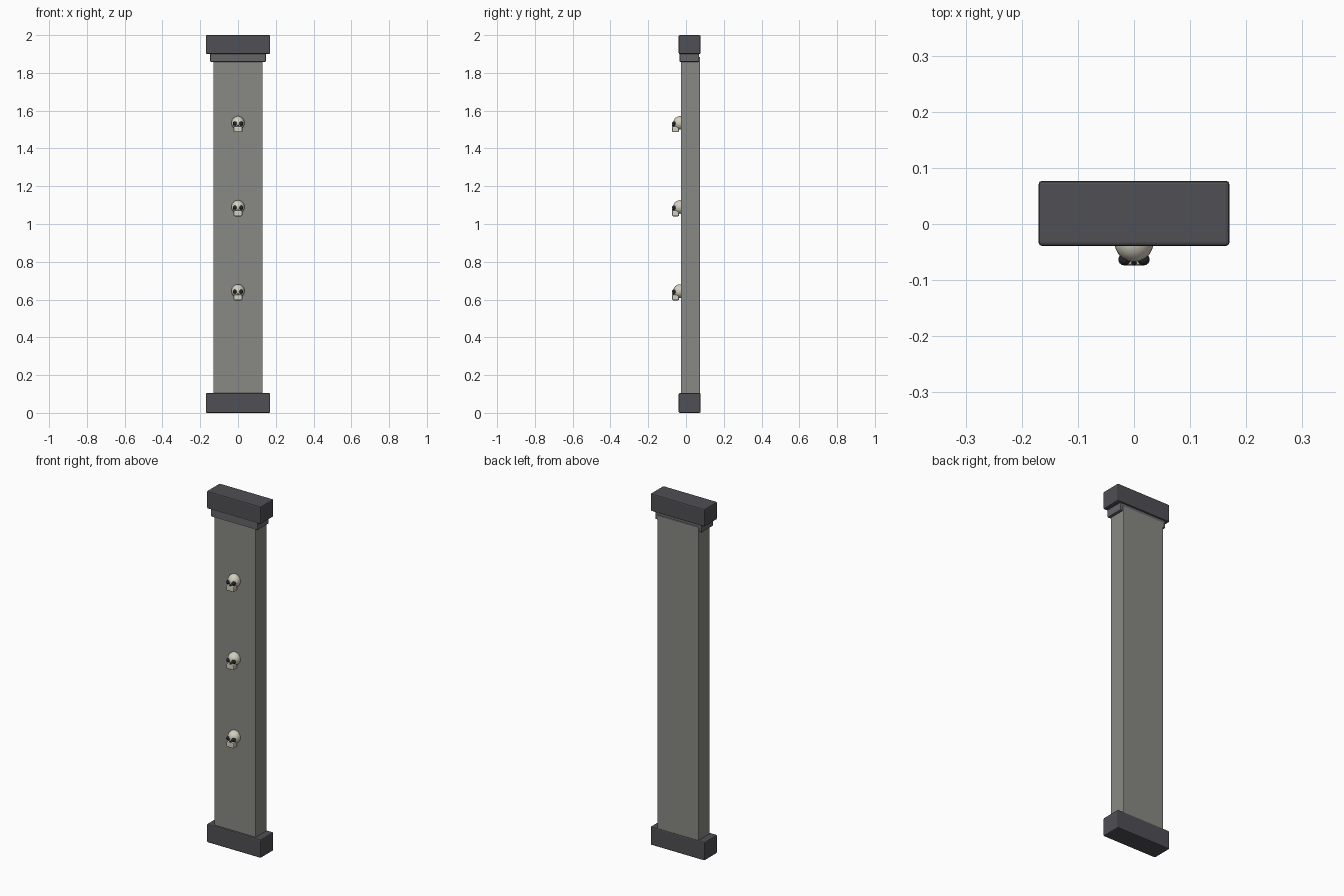
import bpy, math

if "Cube" in bpy.data.objects:
    bpy.data.objects.remove(bpy.data.objects["Cube"])

def mat(name, rgb):
    m = bpy.data.materials.new(name)
    m.diffuse_color = (*rgb, 1)
    m.use_nodes = True
    m.node_tree.nodes["Principled BSDF"].inputs["Base Color"].default_value = m.diffuse_color
    return m

DARK = mat("dark_stone", (0.08, 0.08, 0.09))
MID = mat("mid_stone", (0.13, 0.13, 0.14))
STONE = mat("stone", (0.25, 0.25, 0.23))
BONE = mat("bone", (0.65, 0.62, 0.52))
BLACK = mat("socket", (0.02, 0.02, 0.02))

def finish(name, m, bevel=0):
    o = bpy.context.object
    o.name = name
    o.data.materials.append(m)
    if bevel:
        b = o.modifiers.new("bevel", 'BEVEL')
        b.width = bevel
        b.segments = 2
    return o

def box(name, x, y0, y1, z0, z1, m, bevel):
    bpy.ops.mesh.primitive_cube_add(size=1, location=(0, (y0 + y1) / 2, (z0 + z1) / 2))
    o = bpy.context.object
    o.scale = (2 * x, y1 - y0, z1 - z0)
    bpy.ops.object.transform_apply(location=False, rotation=False, scale=True)
    return finish(name, m, bevel)

def ball(name, loc, radii, m, seg=20, rings=12):
    bpy.ops.mesh.primitive_uv_sphere_add(segments=seg, ring_count=rings, radius=1, location=loc)
    bpy.context.object.scale = radii
    bpy.ops.object.transform_apply(location=False, rotation=False, scale=True)
    bpy.ops.object.shade_smooth()
    return finish(name, m)

# pilaster
box("base", 0.17, -0.039, 0.077, 0, 0.105, DARK, 0.006)
box("shaft", 0.131, -0.027, 0.074, 0.10, 1.885, STONE, 0.004)
box("neck_moulding", 0.147, -0.034, 0.069, 1.858, 1.905, MID, 0.004)
box("capital", 0.17, -0.039, 0.077, 1.90, 2.0, DARK, 0.006)

# skull ornaments
for i in range(3):
    z = 0.645 + 0.445 * i
    ball(f"cranium_{i}", (0, -0.032, z), (0.035, 0.036, 0.036), BONE)
    box(f"jaw_{i}", 0.023, -0.074, -0.037, z - 0.049, z - 0.018, BONE, 0.006)
    for s in (-1, 1):
        ball(f"eye_socket_{i}", (s * 0.017, -0.063, z - 0.003), (0.011, 0.011, 0.011), BLACK, 14, 8)
    # nose hole
    bpy.ops.mesh.primitive_cone_add(vertices=3, radius1=0.007, radius2=0.004, depth=0.012,
                                    location=(0, -0.068, z - 0.016), rotation=(math.pi / 2, 0, 0))
    finish(f"nose_hole_{i}", BLACK)
